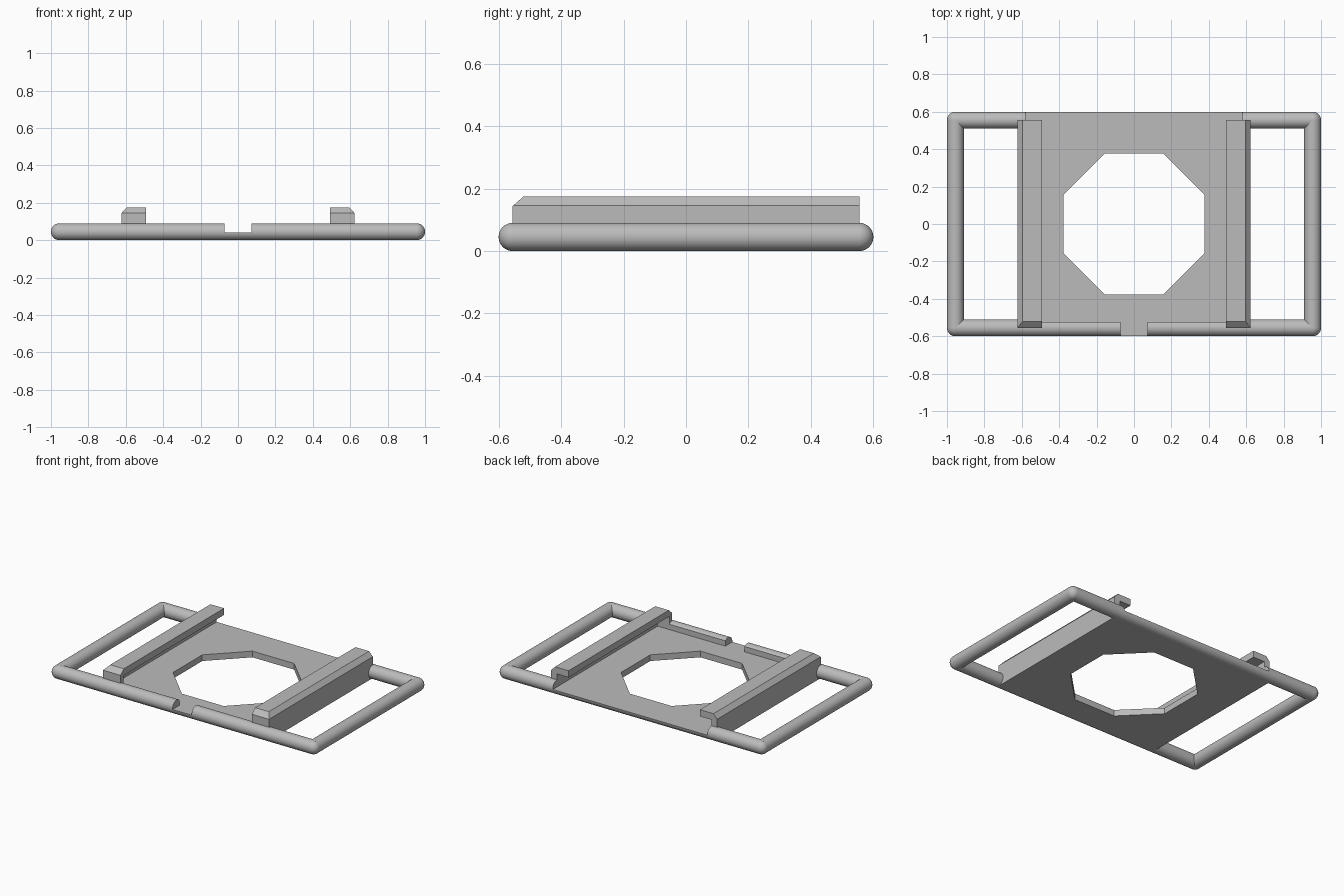
import bpy, bmesh, math
from mathutils import Matrix, Vector

cube = bpy.data.objects.get("Cube")
if cube:
    bpy.data.objects.remove(cube, do_unlink=True)

grey = bpy.data.materials.new("plain grey")
grey.use_nodes = True
colour = (0.5, 0.5, 0.5, 1)
grey.diffuse_color = colour
grey.node_tree.nodes["Principled BSDF"].inputs["Base Color"].default_value = colour

R = 0.045            # tube radius
TX, TY = 0.955, 0.555  # tube centre lines
FLOOR = 0.042        # plate thickness
INNER, OUTER = 0.58, 0.623  # rail wall


def finish(name, bm, smooth=False):
    bmesh.ops.recalc_face_normals(bm, faces=bm.faces)
    mesh = bpy.data.meshes.new(name)
    bm.to_mesh(mesh)
    bm.free()
    mesh.materials.append(grey)
    ob = bpy.data.objects.new(name, mesh)
    bpy.context.collection.objects.link(ob)
    if smooth:
        bpy.ops.object.select_all(action='DESELECT')
        ob.select_set(True)
        bpy.context.view_layer.objects.active = ob
        bpy.ops.object.shade_smooth_by_angle(angle=math.radians(35))
    return ob


def box(name, lo, hi):
    lo, hi = Vector(lo), Vector(hi)
    bm = bmesh.new()
    bmesh.ops.create_cube(bm, size=1, matrix=Matrix.Translation((lo + hi) / 2)
                          @ Matrix.Diagonal((*(hi - lo), 1)))
    return finish(name, bm)


def tube(name, centre, axis, length):
    bm = bmesh.new()
    turn = Matrix.Rotation(math.pi / 2, 4, 'Y' if axis == 'X' else 'X')
    bmesh.ops.create_cone(bm, cap_ends=True, segments=48, radius1=R, radius2=R,
                          depth=length, matrix=Matrix.Translation(centre) @ turn)
    return finish(name, bm, True)


def cut(ob, cutter):
    cutter.hide_render = True
    mod = ob.modifiers.new("cut", 'BOOLEAN')
    mod.operation = 'DIFFERENCE'
    mod.solver = 'EXACT'
    mod.object = cutter
    bpy.context.view_layer.objects.active = ob
    ob.select_set(True)
    bpy.ops.object.modifier_apply(modifier=mod.name)


# Cutters: shallow tray, finger notch and octagonal opening
tray = box("tray_cutter", (-INNER, -0.525, FLOOR), (INNER, 0.7, 0.3))
notch = box("notch_cutter", (-0.072, -0.7, FLOOR), (0.072, -0.5, 0.3))
bm = bmesh.new()
apothem = 0.378
radius = apothem / math.cos(math.pi / 8)
bmesh.ops.create_cone(bm, cap_ends=True, segments=8, radius1=radius, radius2=radius,
                      depth=0.4, matrix=Matrix.Rotation(math.pi / 8, 4, 'Z'))
opening = finish("opening_cutter", bm)

# Tube frame with ball corners
front = tube("front_tube", (0, -TY, R), 'X', 2 * TX)
back = tube("back_tube", (0, TY, R), 'X', 2 * TX)
cut(front, tray)
cut(front, notch)
cut(back, tray)
for side, s in (("left", 1), ("right", -1)):
    tube(side + "_tube", (s * TX, 0, R), 'Y', 2 * TY)
    for end, e in (("front", -1), ("back", 1)):
        bm = bmesh.new()
        bmesh.ops.create_uvsphere(bm, u_segments=32, v_segments=16, radius=R,
                                  matrix=Matrix.Translation((s * TX, e * TY, R)))
        finish(f"{side}_{end}_corner", bm, True)

# Base plate
plate = box("base_plate", (-OUTER, -TY, 0), (OUTER, TY, FLOOR))
cut(plate, opening)

# Hooked rails with a bevelled top, sloped front and front stop
profile = [(INNER, 0), (OUTER, 0), (OUTER, 0.145), (0.595, 0.175),
           (0.493, 0.175), (0.493, 0.13), (INNER, 0.13)]
for side, s in (("left", 1), ("right", -1)):
    bm = bmesh.new()
    face = bm.faces.new([bm.verts.new((s * x, -TY, z)) for x, z in profile])
    grown = bmesh.ops.extrude_face_region(bm, geom=[face])
    verts = [v for v in grown["geom"] if isinstance(v, bmesh.types.BMVert)]
    bmesh.ops.translate(bm, verts=verts, vec=(0, 2 * TY, 0))
    bmesh.ops.recalc_face_normals(bm, faces=bm.faces)
    sliced = bmesh.ops.bisect_plane(
        bm, geom=bm.verts[:] + bm.edges[:] + bm.faces[:],
        plane_co=(0, -TY + 0.001, 0.145), plane_no=(0, -0.03, 0.034), clear_outer=True)
    rim = [e for e in bm.edges if e.is_boundary]
    bmesh.ops.holes_fill(bm, edges=rim, sides=0)
    finish(side + "_rail", bm)
    xs = sorted((s * 0.493, s * OUTER))
    box(side + "_rail_stop", (xs[0], -TY, FLOOR), (xs[1], -0.525, 0.144))

for cutter in (tray, notch, opening):
    bpy.data.objects.remove(cutter, do_unlink=True)
